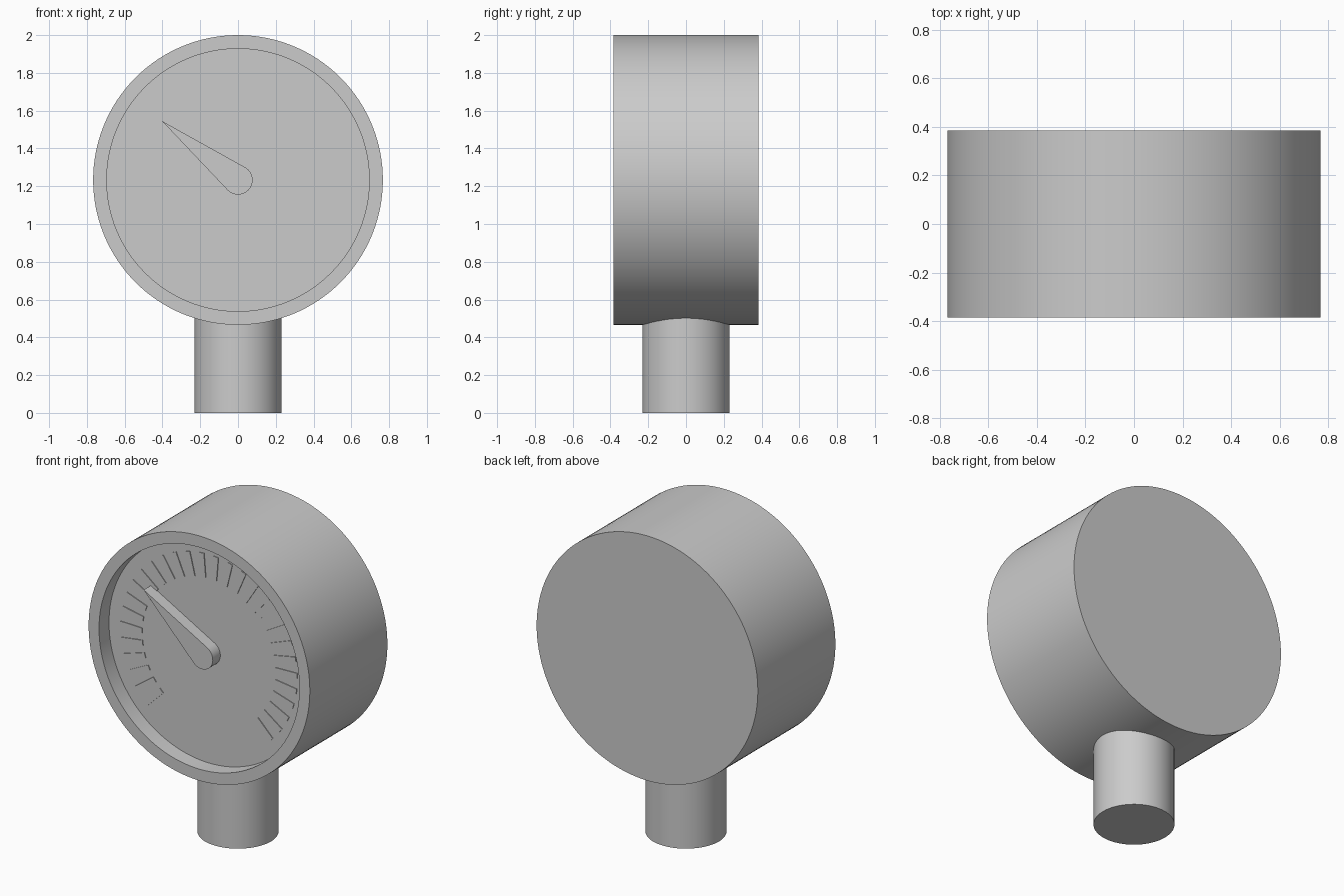
import bpy, bmesh, math

if "Cube" in bpy.data.objects:
    bpy.data.objects.remove(bpy.data.objects["Cube"])

CZ = 1.233          # height of the dial centre
R, RI = 0.767, 0.695
HALF = 0.384        # half depth of the housing
DIAL_Y = -0.285
SEG = 128


def finish(name, bm, smooth=True):
    bmesh.ops.recalc_face_normals(bm, faces=bm.faces)
    me = bpy.data.meshes.new(name)
    bm.to_mesh(me)
    bm.free()
    ob = bpy.data.objects.new(name, me)
    bpy.context.collection.objects.link(ob)
    if smooth:
        bpy.ops.object.select_all(action='DESELECT')
        ob.select_set(True)
        bpy.context.view_layer.objects.active = ob
        bpy.ops.object.shade_smooth_by_angle(angle=math.radians(30))
    return ob


def ring(bm, radius, y):
    return [bm.verts.new((radius * math.cos(2 * math.pi * i / SEG), y,
                          CZ + radius * math.sin(2 * math.pi * i / SEG)))
            for i in range(SEG)]


def prism(bm, outline, y0, y1):
    """Extrude an x/z outline from y0 to y1."""
    a = [bm.verts.new((x, y0, z)) for x, z in outline]
    b = [bm.verts.new((x, y1, z)) for x, z in outline]
    bm.faces.new(a)
    bm.faces.new(b)
    for i in range(len(a)):
        j = (i + 1) % len(a)
        bm.faces.new((a[i], a[j], b[j], b[i]))


# Housing: closed back, outer wall, front rim and recess wall
bm = bmesh.new()
rings = [ring(bm, r, y) for r, y in
         ((R, HALF), (R, -HALF), (RI, -HALF), (RI, DIAL_Y))]
bm.faces.new(rings[0])
for a, b in zip(rings, rings[1:]):
    for i in range(SEG):
        j = (i + 1) % SEG
        bm.faces.new((a[i], a[j], b[j], b[i]))
finish("housing", bm)

# Dial plate: pale disc closing the recess
bm = bmesh.new()
face = bm.faces.new(ring(bm, RI, DIAL_Y))
face.normal_update()
if face.normal.y > 0:
    face.normal_flip()
me = bpy.data.meshes.new("dial_plate")
bm.to_mesh(me)
bm.free()
dial = bpy.data.objects.new("dial_plate", me)
bpy.context.collection.objects.link(dial)
mat = bpy.data.materials.new("dial_white")
mat.diffuse_color = (1, 1, 1, 1)
mat.use_nodes = True
mat.node_tree.nodes["Principled BSDF"].inputs["Base Color"].default_value = mat.diffuse_color
me.materials.append(mat)

# Scale marks: 30 thin bars over 270 degrees
bm = bmesh.new()
for k in range(30):
    t = math.radians(-45 + 270 * k / 29)
    c, s = math.cos(t), math.sin(t)
    corners = ((0.463, -0.016), (0.613, -0.016), (0.613, 0.016), (0.463, 0.016))
    prism(bm, [(r * c - w * s, CZ + r * s + w * c) for r, w in corners],
          DIAL_Y, DIAL_Y - 0.005)
finish("scale_marks", bm, smooth=False)

# Needle: round hub with tangents running to a point
bm = bmesh.new()
aim, length, hub = math.radians(142.2), 0.509, 0.077
spread = math.acos(hub / length)
outline = [(length * math.cos(aim), CZ + length * math.sin(aim))]
for i in range(33):
    t = aim + spread + (2 * math.pi - 2 * spread) * i / 32
    outline.append((hub * math.cos(t), CZ + hub * math.sin(t)))
prism(bm, outline, DIAL_Y, -0.36)
finish("needle", bm)

# Stem
bm = bmesh.new()
bmesh.ops.create_cone(bm, cap_ends=True, segments=64,
                      radius1=0.23, radius2=0.23, depth=0.52)
bmesh.ops.translate(bm, verts=bm.verts, vec=(0, 0, 0.26))
finish("stem", bm)
